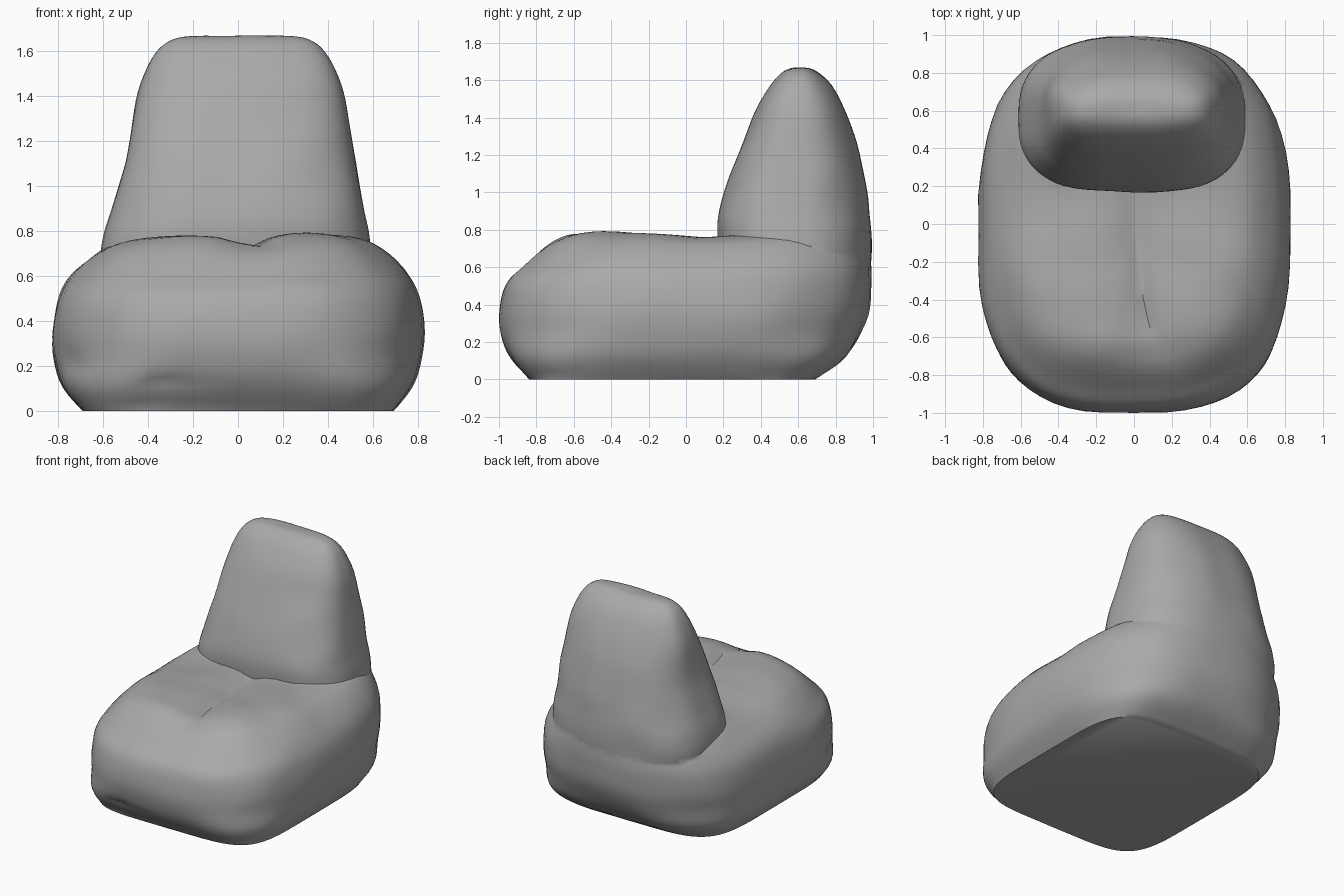
import bpy
import bmesh
import math
from mathutils import Vector, noise

SEGMENTS = 64
STEPS = 4

default_cube = bpy.data.objects.get("Cube")
if default_cube:
    bpy.data.objects.remove(default_cube, do_unlink=True)

fabric = bpy.data.materials.new("grey fabric")
fabric.use_nodes = True
grey = (0.4, 0.4, 0.4, 1)
fabric.diffuse_color = grey
fabric.node_tree.nodes["Principled BSDF"].inputs["Base Color"].default_value = grey


def smooth_rows(rows):
    """Refine the cross-section table with a Catmull-Rom spline."""
    rows = [Vector(row) for row in rows]
    padded = [rows[0]] + rows + [rows[-1]]
    result = []
    for a, b, c, d in zip(padded, padded[1:], padded[2:], padded[3:]):
        for step in range(STEPS):
            t = step / STEPS
            result.append(b + (c - a) * (t / 2)
                          + (a * 2 - b * 5 + c * 4 - d) * (t * t / 2)
                          + (b * 3 - a - c * 3 + d) * (t ** 3 / 2))
    return result + [rows[-1]]


def rounded_point(angle, half_width, front, back, front_power, back_power):
    """Point on a rounded outline, squarer or rounder at each end."""
    c, s = math.cos(angle), math.sin(angle)
    power = 2 / (back_power if s > 0 else front_power)
    x = half_width * math.copysign(abs(c) ** power, c)
    y = (front + back) / 2 + (back - front) / 2 * math.copysign(abs(s) ** power, s)
    return x, y


def make_cushion(name, rows, front_power, back_power, creases, lean):
    """Loft a stuffed bag from (height, half width, front, back) rows."""
    bm = bmesh.new()
    rings = []
    for z, half_width, front, back in smooth_rows(rows):
        # The outline turns squarer towards the floor
        square = 1 + 9 * max(0, 0.3 - z) ** 2
        ring = []
        for i in range(SEGMENTS):
            x, y = rounded_point(math.tau * i / SEGMENTS, half_width, front, back,
                                 front_power * square, back_power * square)
            ring.append(bm.verts.new((x, y, z)))
        rings.append(ring)
    for low, high in zip(rings, rings[1:]):
        for i in range(SEGMENTS):
            j = (i + 1) % SEGMENTS
            bm.faces.new((low[i], low[j], high[j], high[i]))
    bm.faces.new(rings[0][::-1])
    bm.faces.new(rings[-1])
    bm.normal_update()

    # Sewn creases and slight lumps of the filling
    moves = []
    for v in bm.verts:
        if v.co.z < 0.01:
            moves.append(Vector())
            continue
        push = 0.01 * noise.noise(v.co * 4)
        for start, end, depth, width in creases:
            start, end = Vector(start), Vector(end)
            along = end - start
            t = max(0, min(1, (v.co - start).dot(along) / along.length_squared))
            distance = (v.co - start - along * t).length
            push -= depth * math.exp(-distance / width)
        moves.append(v.normal * push + lean(v.co))
    for v, move in zip(bm.verts, moves):
        v.co += move
        v.co.z = max(v.co.z, 0)
    mesh = bpy.data.meshes.new(name)
    bm.to_mesh(mesh)
    bm.free()
    mesh.materials.append(fabric)
    obj = bpy.data.objects.new(name, mesh)
    bpy.context.collection.objects.link(obj)
    return obj


def seat_lean(co):
    # Top sinks in front of the backrest, and the left side sits a little higher
    top = max(0, min(1, (co.z - 0.6) / 0.18))
    sink = 0.05 * max(0, 0.7 - abs(co.y - 0.1))
    return Vector((0, 0, 0.03 * co.x * co.z - top * sink))


def back_lean(co):
    # The upper part leans a little to the left
    return Vector((0.012 * max(-1, min(1, (co.z - 0.9) * 5)), 0, 0))


# Seat bag
seat_rows = [
    (0, 0.69, -0.84, 0.69),
    (0.1, 0.77, -0.93, 0.83),
    (0.2, 0.81, -0.98, 0.91),
    (0.34, 0.828, -1, 0.97),
    (0.5, 0.805, -0.97, 0.99),
    (0.6, 0.755, -0.88, 0.99),
    (0.7, 0.67, -0.78, 0.98),
    (0.76, 0.585, -0.69, 0.95),
    (0.79, 0.46, -0.59, 0.8),
    (0.797, 0.25, -0.4, 0.5),
    (0.797, 0.02, -0.1, 0),
]
seat_creases = [
    ((0, 0.2, 0.76), (0.07, -0.7, 0.79), 0.085, 0.08),
    ((0.3, 0.2, 0.76), (0.72, 0, 0.62), 0.035, 0.06),
    ((-0.3, 0.2, 0.76), (-0.65, 0.02, 0.72), 0.03, 0.06),
    ((-0.8, -0.6, 0.23), (-0.3, -0.95, 0.12), 0.03, 0.05),
]
seat = make_cushion("bean_bag_chair", seat_rows, 2.9, 2.7, seat_creases, seat_lean)

# Backrest bag, its lower end buried in the seat
back_rows = [
    (0.2, 0.4, 0.4, 0.75),
    (0.35, 0.5, 0.32, 0.92),
    (0.5, 0.56, 0.24, 0.975),
    (0.65, 0.6, 0.19, 0.99),
    (0.78, 0.59, 0.17, 0.993),
    (0.9, 0.56, 0.18, 0.98),
    (1.1, 0.515, 0.24, 0.95),
    (1.3, 0.48, 0.32, 0.9),
    (1.45, 0.445, 0.38, 0.85),
    (1.57, 0.39, 0.45, 0.78),
    (1.635, 0.32, 0.51, 0.71),
    (1.66, 0.22, 0.56, 0.66),
    (1.664, 0.02, 0.6, 0.61),
]
backrest = make_cushion("backrest", back_rows, 3, 2.4, [], back_lean)

# Sew the two bags into one skin
join = seat.modifiers.new("join", "BOOLEAN")
join.operation = "UNION"
join.solver = "EXACT"
join.object = backrest
bpy.ops.object.select_all(action="DESELECT")
bpy.context.view_layer.objects.active = seat
seat.select_set(True)
bpy.ops.object.modifier_apply(modifier=join.name)
bpy.data.objects.remove(backrest, do_unlink=True)
bpy.ops.object.shade_smooth_by_angle(angle=math.radians(40))
